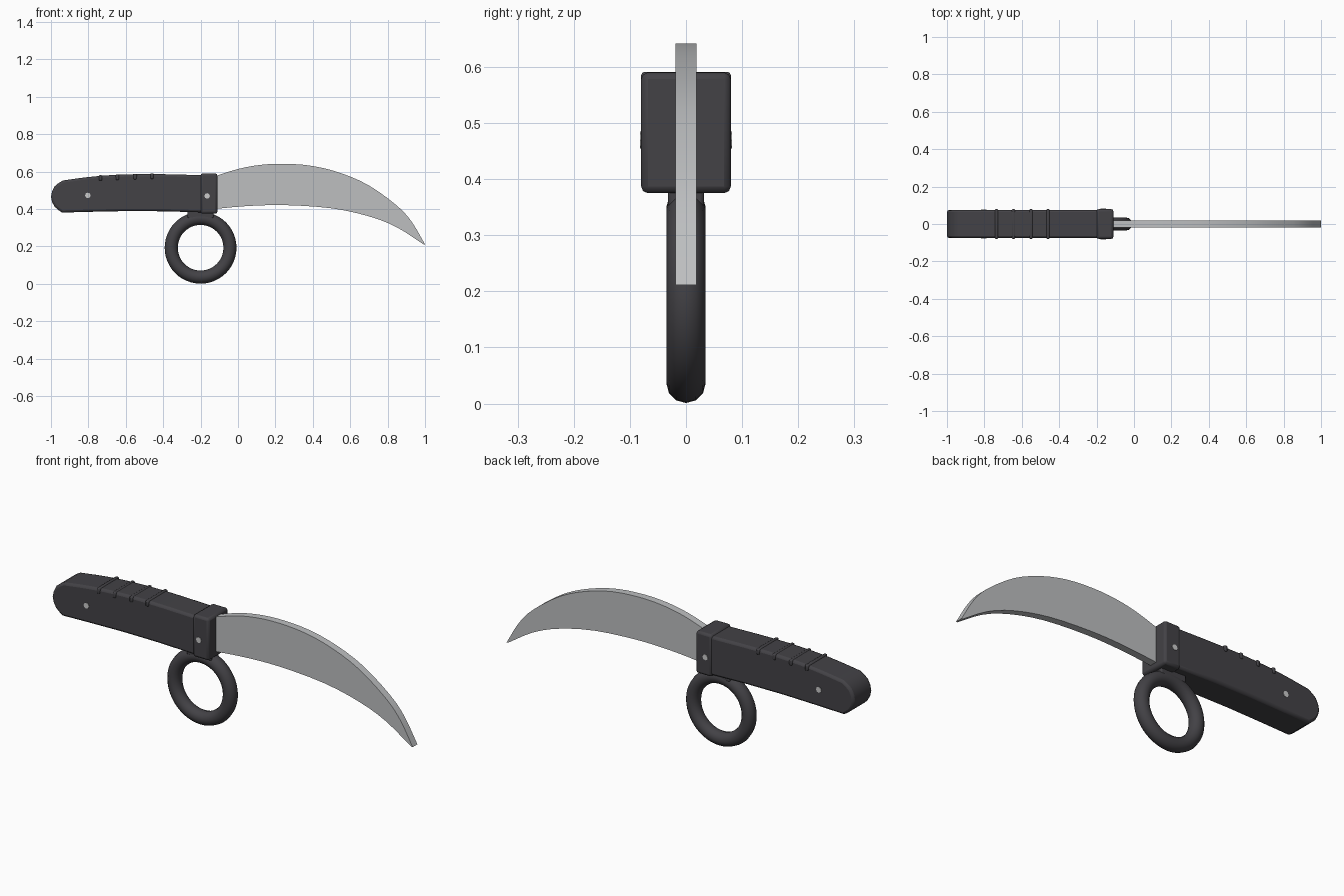
import bpy, bmesh, math
from mathutils import Vector

if "Cube" in bpy.data.objects:
    bpy.data.objects.remove(bpy.data.objects["Cube"])


def material(name, c):
    m = bpy.data.materials.new(name)
    m.diffuse_color = (*c, 1)
    m.use_nodes = True
    m.node_tree.nodes["Principled BSDF"].inputs["Base Color"].default_value = m.diffuse_color
    return m


DARK = material("dark grip", (0.056, 0.054, 0.061))
STEEL = material("blade steel", (0.51, 0.52, 0.53))
SCREW = material("screw metal", (0.6, 0.6, 0.6))


def finish(ob, mat, bevel=0.0, seg=2):
    ob.data.materials.append(mat)
    if bevel:
        b = ob.modifiers.new("bevel", 'BEVEL')
        b.width, b.segments, b.limit_method = bevel, seg, 'ANGLE'
        b.angle_limit = math.radians(40)
    bpy.ops.object.select_all(action='DESELECT')
    ob.select_set(True)
    bpy.context.view_layer.objects.active = ob
    bpy.ops.object.shade_smooth_by_angle(angle=math.radians(35))
    return ob


def extrude_profile(name, pts, half, mat, bevel=0.0):
    """Side outline in x/z, given thickness across y."""
    bm = bmesh.new()
    f = bm.faces.new([bm.verts.new((x, -half, z)) for x, z in pts])
    r = bmesh.ops.extrude_face_region(bm, geom=[f])
    for v in r["geom"]:
        if isinstance(v, bmesh.types.BMVert):
            v.co.y = half
    bmesh.ops.recalc_face_normals(bm, faces=bm.faces[:])
    me = bpy.data.meshes.new(name)
    bm.to_mesh(me)
    bm.free()
    ob = bpy.data.objects.new(name, me)
    bpy.context.collection.objects.link(ob)
    return finish(ob, mat, bevel)


def box(name, lo, hi, mat, bevel):
    pts = [(lo[0], lo[2]), (hi[0], lo[2]), (hi[0], hi[2]), (lo[0], hi[2])]
    return extrude_profile(name, pts, hi[1], mat, bevel)


def smooth_line(pts, n=4):
    """Catmull-Rom curve through the points."""
    p = [Vector(q) for q in pts]
    p = [2 * p[0] - p[1]] + p + [2 * p[-1] - p[-2]]
    out = []
    for i in range(1, len(p) - 2):
        a, b, c, d = p[i - 1:i + 3]
        for k in range(n):
            t = k / n
            out.append(0.5 * (2 * b + (c - a) * t + (2 * a - 5 * b + 4 * c - d) * t * t
                              + (3 * b - a - 3 * c + d) * t ** 3))
    out.append(p[-2])
    return [tuple(v) for v in out]


# grip
top = smooth_line([(-0.935, 0.553), (-0.8, 0.571), (-0.65, 0.583), (-0.45, 0.587), (-0.15, 0.58)], 3)
butt = smooth_line([(-0.94, 0.381), (-0.98, 0.412), (-1.0, 0.465), (-0.98, 0.522), (-0.935, 0.553)], 2)
bottom = [(-0.15, 0.381), (-0.4, 0.388), (-0.6, 0.389), (-0.8, 0.385)]
extrude_profile("grip", butt[:-1] + top + bottom, 0.075, DARK, 0.012)

# guard collar and ring mount
box("guard", (-0.2, -0.08, 0.375), (-0.11, 0.08, 0.59), DARK, 0.012)
box("ring_mount", (-0.27, -0.032, 0.35), (-0.13, 0.032, 0.395), DARK, 0.006)

# finger ring
bpy.ops.mesh.primitive_torus_add(location=(-0.2, 0, 0.193), rotation=(math.pi / 2, 0, 0),
                                 major_radius=0.157, minor_radius=0.035,
                                 major_segments=48, minor_segments=12)
ring = bpy.context.object
ring.name = "finger_ring"
finish(ring, DARK)

# curved blade
spine = smooth_line([(-0.13, 0.573), (0, 0.614), (0.12, 0.636), (0.25, 0.642), (0.4, 0.63), (0.55, 0.592),
                     (0.7, 0.526), (0.85, 0.418), (0.93, 0.33), (1.0, 0.211)], 3)
edge = smooth_line([(0.992, 0.211), (0.85, 0.302), (0.7, 0.361), (0.5, 0.404), (0.25, 0.421),
                    (0.05, 0.416), (-0.13, 0.4)], 3)
extrude_profile("blade", spine + edge, 0.019, STEEL)

# thumb ridges
for i, (x, z) in enumerate([(-0.735, 0.582), (-0.645, 0.585), (-0.55, 0.588), (-0.46, 0.591)]):
    box(f"ridge_{i + 1}", (x - 0.009, -0.08, z - 0.03), (x + 0.009, 0.08, z), DARK, 0.006)

# screws on both sides
for name, x, z, y in [("grip_screw", -0.803, 0.473, 0.075), ("guard_screw", -0.165, 0.47, 0.08)]:
    for side, s in (("front", -1), ("back", 1)):
        bpy.ops.mesh.primitive_cylinder_add(vertices=8, radius=0.015, depth=0.012,
                                            location=(x, s * (y - 0.004), z),
                                            rotation=(math.pi / 2, 0, 0))
        ob = bpy.context.object
        ob.name = f"{name}_{side}"
        finish(ob, SCREW)
